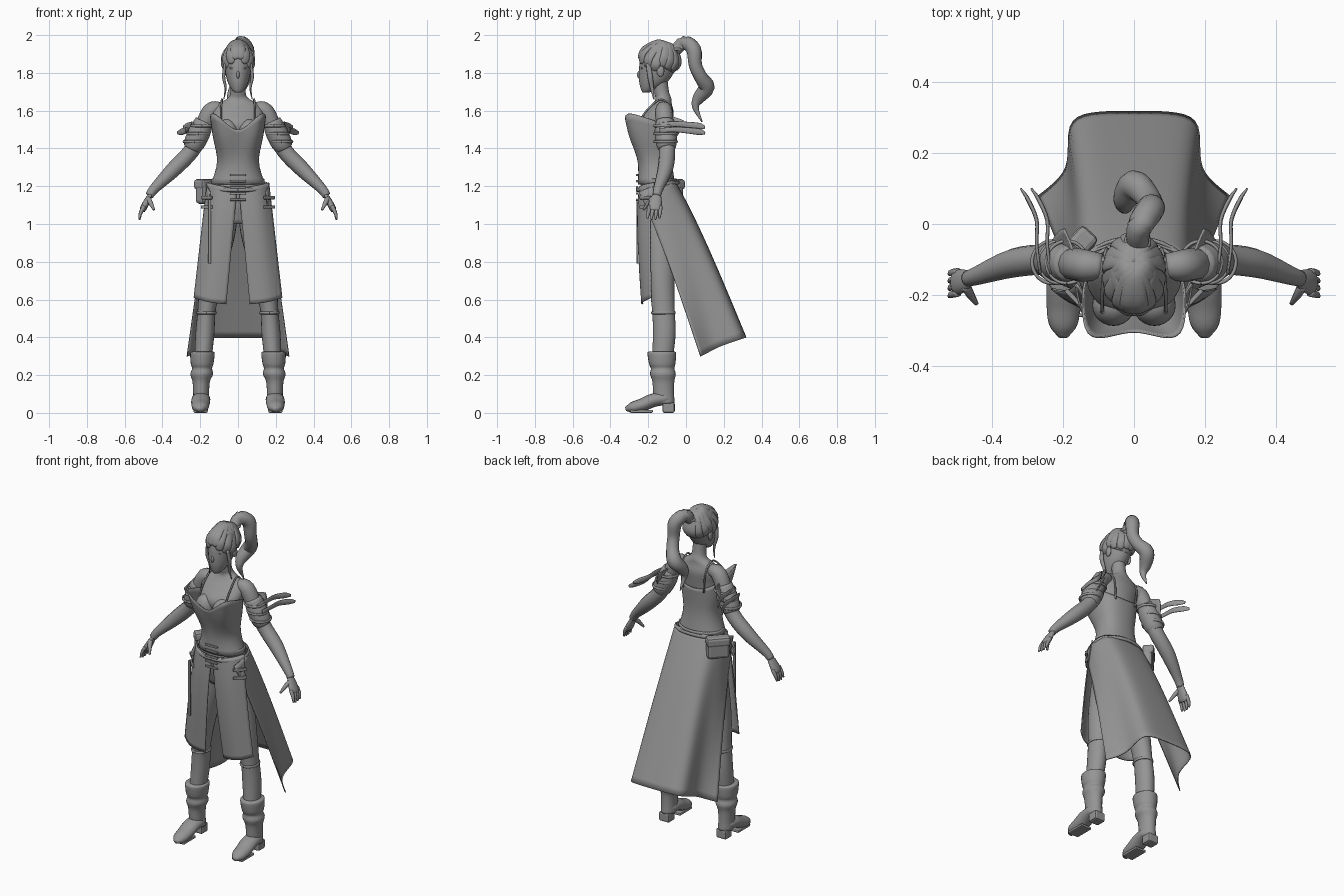
import bpy, bmesh, math
from mathutils import Vector, Matrix

if "Cube" in bpy.data.objects:
    bpy.data.objects.remove(bpy.data.objects["Cube"])

grey = bpy.data.materials.new("plain_grey")
grey.use_nodes = True
grey.diffuse_color = (0.3, 0.3, 0.3, 1)
grey.node_tree.nodes["Principled BSDF"].inputs["Base Color"].default_value = grey.diffuse_color


def finish(name, bm, mirror=False, thick=0, subsurf=0, smooth=True):
    """Turn a bmesh into a named object with its modifiers."""
    bmesh.ops.recalc_face_normals(bm, faces=bm.faces)
    for face in bm.faces:
        face.smooth = smooth
    mesh = bpy.data.meshes.new(name)
    bm.to_mesh(mesh)
    bm.free()
    mesh.materials.append(grey)
    obj = bpy.data.objects.new(name, mesh)
    bpy.context.collection.objects.link(obj)
    if mirror:
        obj.modifiers.new("mirror", 'MIRROR')
    if subsurf:
        rounding = obj.modifiers.new("subsurf", 'SUBSURF')
        rounding.levels = rounding.render_levels = subsurf
        rounding.boundary_smooth = 'PRESERVE_CORNERS'
    if thick:
        obj.modifiers.new("solidify", 'SOLIDIFY').thickness = thick
    return obj


def skin(rings, closed=True):
    """Bridge rows of points with quads; closed rows get end caps."""
    bm = bmesh.new()
    rows = [[bm.verts.new(p) for p in ring] for ring in rings]
    count = len(rows[0])
    for low, high in zip(rows, rows[1:]):
        for i in range(count if closed else count - 1):
            j = (i + 1) % count
            bm.faces.new((low[i], low[j], high[j], high[i]))
    if closed:
        bm.faces.new(rows[0])
        bm.faces.new(rows[-1])
    return bm


def spline(points, steps=4):
    """Catmull-Rom resampling of vectors of any size."""
    pts = [Vector(p) for p in points]
    pts = [pts[0] * 2 - pts[1]] + pts + [pts[-1] * 2 - pts[-2]]
    out = []
    for a, b, c, d in zip(pts, pts[1:], pts[2:], pts[3:]):
        for k in range(steps):
            t = k / steps
            out.append(b + (c - a) * (t / 2) + (a * 2 - b * 5 + c * 4 - d) * (t * t / 2)
                       + (b * 3 - a - c * 3 + d) * (t ** 3 / 2))
    return out + [pts[-2]]


def loft(name, sections, mirror=False, sides=24):
    """Stack of horizontal ellipses given as x, y, z, rx, ry."""
    rings = []
    for x, y, z, rx, ry in spline(sections):
        turns = [math.tau * i / sides for i in range(sides)]
        rings.append([(x + rx * math.cos(a), y + ry * math.sin(a), z) for a in turns])
    return finish(name, skin(rings), mirror)


def tube(name, path, mirror=False, wide=(0, 1, 0), flat=1.0, sides=12):
    """Sweep an ellipse along x, y, z, radius points."""
    pts = spline(path)
    rings = []
    for i, p in enumerate(pts):
        ahead = (pts[min(i + 1, len(pts) - 1)] - pts[max(i - 1, 0)]).to_3d().normalized()
        side = Vector(wide)
        side = (side - ahead * side.dot(ahead)).normalized()
        other = ahead.cross(side) * flat
        turns = [math.tau * k / sides for k in range(sides)]
        rings.append([p.to_3d() + (side * math.cos(a) + other * math.sin(a)) * max(p[3], 0.002)
                      for a in turns])
    return finish(name, skin(rings), mirror)


def band(name, center, rx, ry, radius, sag=0.0, mirror=False, tall=1.0):
    """Belt or strap running round a limb or the waist."""
    x, y, z = center
    loop = [math.tau * i / 16 for i in range(17)]
    path = [(x + rx * math.sin(a), y - ry * math.cos(a), z - sag * math.cos(a), radius * tall)
            for a in loop]
    return tube(name, path, mirror, wide=(0, 0, 1), flat=1 / tall, sides=8)


def blob(name, center, size, mirror=False):
    bm = bmesh.new()
    place = Matrix.Translation(center) @ Matrix.Diagonal((*size, 1))
    bmesh.ops.create_uvsphere(bm, u_segments=24, v_segments=16, radius=1, matrix=place)
    return finish(name, bm, mirror)


def box(name, center, size, turn=0.0, mirror=False, bevel=0.004):
    bm = bmesh.new()
    place = Matrix.Translation(center) @ Matrix.Rotation(turn, 4, 'Z') @ Matrix.Diagonal((*size, 1))
    bmesh.ops.create_cube(bm, size=1, matrix=place)
    rounded = finish(name, bm, mirror, smooth=False).modifiers.new("bevel", 'BEVEL')
    rounded.width = bevel
    rounded.segments = 2


def drape(name, top, hem, bulge, rows=7):
    """Cloth hanging between two edges, swelling outward below the top."""
    grid = []
    for k in range(rows):
        t = k / (rows - 1)
        swell = Vector((0, bulge * math.sin(math.pi * t ** 0.7), 0))
        grid.append([Vector(a).lerp(Vector(b), t) + swell for a, b in zip(top, hem)])
    return finish(name, skin(grid, closed=False), True, thick=0.006, subsurf=2)


# Body and head
loft("torso", [(0, -.13, 1.0, .12, .08), (0, -.14, 1.1, .16, .1), (0, -.15, 1.2, .145, .09),
               (0, -.16, 1.3, .1, .075), (0, -.16, 1.37, .097, .07), (0, -.16, 1.45, .12, .08),
               (0, -.165, 1.53, .13, .095), (0, -.14, 1.59, .135, .075), (0, -.125, 1.635, .11, .05),
               (0, -.12, 1.665, .055, .042), (0, -.13, 1.7, .04, .04), (0, -.14, 1.78, .04, .04)])
blob("bust", (.058, -.23, 1.48), (.06, .058, .075), True)
loft("head", [(0, -.212, 1.695, .016, .016), (0, -.2, 1.712, .034, .038), (0, -.172, 1.755, .056, .076),
              (0, -.152, 1.82, .071, .097), (0, -.14, 1.88, .078, .1), (0, -.14, 1.94, .06, .08),
              (0, -.14, 1.965, .02, .03)])
blob("nose", (0, -.246, 1.79), (.009, .014, .02))
blob("lips", (0, -.234, 1.75), (.016, .01, .007))
blob("eyes", (.03, -.233, 1.825), (.015, .007, .006), True)
blob("ears", (.073, -.135, 1.81), (.01, .02, .03), True)

# Hair cap trimmed along the hairline
skull, reach = Vector((0, -.14, 1.87)), Vector((.08, .108, .098))
cap = bmesh.new()
bmesh.ops.create_uvsphere(cap, u_segments=32, v_segments=20, radius=1,
                          matrix=Matrix.Translation(skull) @ Matrix.Diagonal((*reach, 1)))
bmesh.ops.bisect_plane(cap, geom=cap.verts[:] + cap.edges[:] + cap.faces[:],
                       plane_co=(0, -.25, 1.9), plane_no=(0, .55, 1), clear_inner=True)
finish("hair_cap", cap, thick=0.006)

# Combed locks that follow the skull from the crown outward
crown = Vector((0, .3, .95))
for i, tip in enumerate([(.18, -1, 0), (.45, -.9, -.25), (.75, -.65, -.5), (.95, -.35, -.75),
                         (.95, .1, -.4), (.9, .4, -.6), (.6, .7, -.7), (.2, .95, -.7)]):
    path = []
    for t, r in zip((0, .3, .6, .85, 1), (.012, .022, .026, .022, .003)):
        out = crown.lerp(Vector(tip), t).normalized()
        path.append((*(skull + out * reach), r))
    tube(f"hair_lock_{i + 1}", path, True, wide=Vector(tip).cross(crown), flat=.4)
tube("side_strands", [(.068, -.2, 1.85, .012), (.076, -.19, 1.78, .014), (.066, -.18, 1.72, .01),
                      (.075, -.17, 1.66, .003)], True, flat=.6)
tube("ponytail", [(.01, -.06, 1.915, .03), (.015, -.01, 1.96, .036), (.045, .04, 1.925, .04),
                  (.05, .05, 1.84, .035), (.035, .08, 1.775, .036), (0, .11, 1.725, .042),
                  (-.025, .07, 1.67, .034), (-.025, .05, 1.62, .018), (-.02, .085, 1.54, .003)], sides=16)
band("hair_tie", (.01, -.05, 1.925), .03, .03, .008)

# Corset with flared cups, and its shoulder straps
corset = [[(0, -.25, 1.21), (.06, -.248, 1.21), (.115, -.22, 1.21), (.145, -.17, 1.21),
           (.13, -.11, 1.21), (.08, -.07, 1.21), (0, -.06, 1.21)],
          [(0, -.243, 1.33), (.045, -.24, 1.33), (.08, -.21, 1.33), (.095, -.17, 1.33),
           (.09, -.12, 1.33), (.06, -.09, 1.33), (0, -.08, 1.33)],
          [(0, -.27, 1.43), (.06, -.302, 1.45), (.11, -.285, 1.45), (.13, -.2, 1.44),
           (.12, -.13, 1.43), (.08, -.085, 1.42), (0, -.075, 1.42)],
          [(0, -.295, 1.48), (.07, -.315, 1.54), (.135, -.325, 1.6), (.145, -.22, 1.565),
           (.135, -.14, 1.54), (.08, -.08, 1.5), (0, -.07, 1.49)]]
finish("corset", skin(corset, closed=False), True, thick=0.006, subsurf=2)
tube("shoulder_straps", [(.09, -.25, 1.54, .005), (.09, -.2, 1.61, .005), (.085, -.13, 1.66, .005),
                         (.08, -.075, 1.6, .005), (.07, -.075, 1.48, .005)], True, wide=(1, 0, 0), sides=8)

# Arms and hands
tube("arms", [(.09, -.12, 1.61, .036), (.143, -.117, 1.597, .046), (.19, -.11, 1.5, .045),
              (.245, -.1, 1.39, .043), (.34, -.11, 1.29, .041), (.44, -.145, 1.19, .027),
              (.47, -.155, 1.15, .022)], True)
tube("palms", [(.455, -.15, 1.17, .017), (.48, -.16, 1.125, .032), (.5, -.165, 1.085, .036),
               (.507, -.167, 1.07, .028)], True, flat=.5)
for i in range(4):
    y = -.195 + i * .02
    drop = .006 * abs(i - 1.5)
    tube(f"finger_{i + 1}", [(.497, y, 1.095, .011), (.515, y * 1.02, 1.06, .01),
                             (.522, y * 1.05, 1.02 + drop, .005)], True, sides=8)
tube("thumbs", [(.475, -.175, 1.135, .014), (.462, -.2, 1.11, .012), (.445, -.225, 1.075, .006)],
     True, sides=8)

# Sleeves with bands and swept blades
tube("sleeves", [(.178, -.112, 1.545, .049), (.202, -.108, 1.49, .058), (.23, -.104, 1.43, .056),
                 (.245, -.1, 1.4, .046)], True, sides=16)
for i in range(3):
    band(f"sleeve_band_{i + 1}", (.19 + .02 * i, -.108, 1.52 - .042 * i), .058, .06, .005,
         mirror=True, tall=1.6)
for i in range(2):
    x, z = .255 + .03 * (1 - i), 1.5 + .03 * i
    tube(f"sleeve_blade_{i + 1}", [(x - .02, -.14, z - .005, .012), (x - .01, -.06, z, .014),
                                   (x - .01, .01, z - .005, .016), (x + .015, .07, z - .012, .017),
                                   (x + .035, .1, z - .018, .008)], True, wide=(0, 0, 1), flat=.35)
drape("sleeve_flaps", [(.155, -.15, 1.57), (.17, -.08, 1.575), (.2, -.015, 1.55)],
      [(.21, -.155, 1.46), (.235, -.09, 1.44), (.24, -.06, 1.45)], .01)

# Skirt: long trailing back and two split front panels
drape("skirt_back", [(0, -.055, 1.23), (.08, -.06, 1.23), (.13, -.08, 1.23), (.16, -.12, 1.22),
                     (.17, -.18, 1.2), (.15, -.25, 1.17)],
      [(0, .32, .4), (.13, .32, .4), (.195, .29, .39), (.18, .17, .35),
       (.22, .12, .32), (.272, .08, .3)], .015)
drape("skirt_front", [(.004, -.25, 1.19), (.08, -.25, 1.2), (.13, -.225, 1.21), (.165, -.17, 1.22)],
      [(.062, -.232, .575), (.12, -.24, .58), (.18, -.23, .59), (.235, -.185, .61)], -.014)

# Belts, laces, buckles and pouch
band("waist_belt", (0, -.15, 1.23), .135, .097, .006, tall=1.8)
band("hip_belt", (0, -.15, 1.2), .16, .11, .006, sag=.02, tall=1.8)
for i in range(5):
    box(f"front_lace_{i + 1}", (0, -.26, 1.26 - .033 * i), (.085, .012, .012))
for i in range(2):
    box(f"hip_buckle_{i + 1}", (.165, -.215, 1.14 - .05 * i), (.08, .014, .018), turn=.8, mirror=True)
box("hanging_strap", (-.15, -.258, .96), (.016, .01, .34))
box("pouch", (-.165, -.075, 1.17), (.06, .13, .13), turn=-.75, bevel=.02)
box("pouch_flap", (-.168, -.072, 1.21), (.066, .136, .055), turn=-.75, bevel=.015)

# Legs and boots
loft("legs", [(.075, -.13, 1.06, .075, .09), (.1, -.13, .92, .08, .085), (.14, -.13, .72, .064, .07),
              (.165, -.12, .55, .048, .06), (.175, -.115, .42, .05, .06), (.185, -.125, .28, .045, .055)], True)
band("knee_straps", (.166, -.12, .53), .049, .06, .005, mirror=True, tall=1.6)
loft("boots", [(.187, -.128, .325, .055, .068), (.188, -.128, .315, .065, .076), (.19, -.126, .26, .06, .07),
               (.19, -.124, .235, .053, .062), (.192, -.122, .205, .06, .068), (.195, -.12, .165, .046, .058),
               (.195, -.118, .1, .042, .055), (.195, -.112, .05, .043, .052)], True)
tube("boot_feet", [(.195, -.07, .07, .025), (.195, -.11, .075, .046), (.197, -.17, .068, .05),
                   (.199, -.23, .043, .048), (.2, -.285, .028, .04), (.2, -.32, .02, .014)],
     True, wide=(1, 0, 0), flat=.72, sides=16)
box("boot_heels", (.195, -.092, .028), (.07, .065, .056), mirror=True, bevel=.01)
box("boot_soles", (.199, -.235, .008), (.072, .12, .016), mirror=True, bevel=.006)
